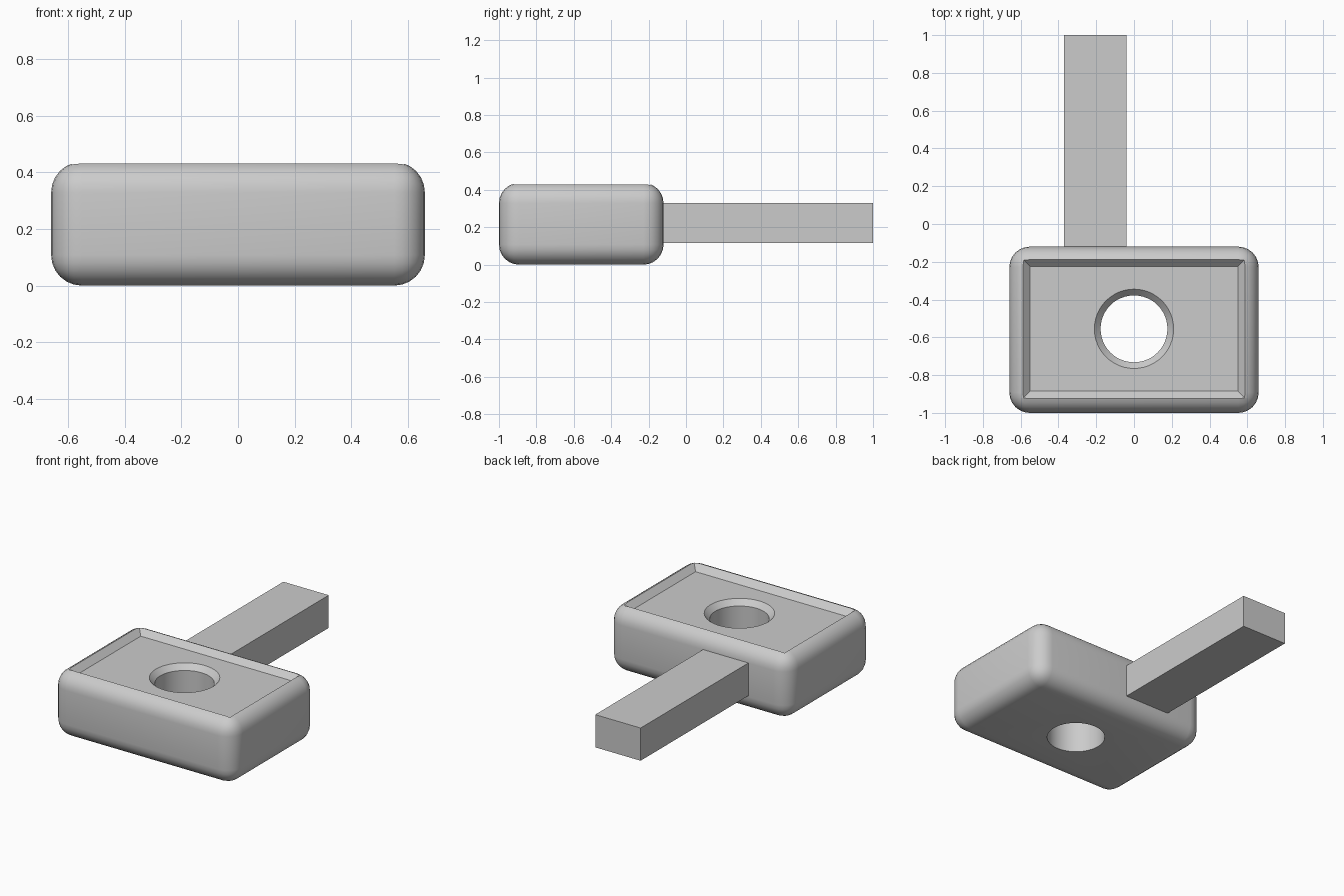
import bpy, bmesh, math

if "Cube" in bpy.data.objects:
    bpy.data.objects.remove(bpy.data.objects["Cube"])

grey = bpy.data.materials.new("plain_grey")
grey.diffuse_color = (0.6, 0.6, 0.6, 1)
grey.use_nodes = True
grey.node_tree.nodes["Principled BSDF"].inputs["Base Color"].default_value = grey.diffuse_color


def finish(name, bm):
    bmesh.ops.recalc_face_normals(bm, faces=bm.faces)
    mesh = bpy.data.meshes.new(name)
    bm.to_mesh(mesh)
    bm.free()
    mesh.materials.append(grey)
    obj = bpy.data.objects.new(name, mesh)
    bpy.context.collection.objects.link(obj)
    return obj


def stack(name, rings):
    """Closed solid through a stack of rings with equal point counts."""
    bm = bmesh.new()
    loops = [[bm.verts.new(p) for p in ring] for ring in rings]
    for a, b in zip(loops, loops[1:]):
        for i in range(len(a)):
            j = (i + 1) % len(a)
            bm.faces.new((a[i], a[j], b[j], b[i]))
    bm.faces.new(loops[0][::-1])
    bm.faces.new(loops[-1])
    return finish(name, bm)


def rect(x0, x1, y0, y1, z):
    return [(x0, y0, z), (x1, y0, z), (x1, y1, z), (x0, y1, z)]


def circle(r, z, n=48):
    return [(r * math.cos(math.tau * i / n), -0.555 + r * math.sin(math.tau * i / n), z)
            for i in range(n)]


def apply_modifier(obj, mod):
    bpy.context.view_layer.objects.active = obj
    bpy.ops.object.modifier_apply(modifier=mod.name)


# Rounded block
block = stack("block", [rect(-0.66, 0.66, -1.0, -0.12, z) for z in (0.0, 0.437)])
bevel = block.modifiers.new("rounding", 'BEVEL')
bevel.width, bevel.segments = 0.108, 6
apply_modifier(block, bevel)

# Sloped tray recess and countersunk through hole
floor = 0.392
tray = stack("tray_cutter", [rect(-0.55 - d, 0.55 + d, -0.885 - d, -0.225 + d, floor + d)
                             for d in (0.0, 0.08)])
hole = stack("hole_cutter", [circle(0.177, -0.1), circle(0.177, floor - 0.035),
                             circle(0.21, floor), circle(0.21, 0.6)])
for cutter in (tray, hole):
    cut = block.modifiers.new("cut", 'BOOLEAN')
    cut.operation, cut.solver, cut.object = 'DIFFERENCE', 'EXACT', cutter
    apply_modifier(block, cut)
    bpy.data.objects.remove(cutter)

# Soften the rounded edges, keep cut rims crisp
bpy.ops.object.select_all(action='DESELECT')
block.select_set(True)
bpy.context.view_layer.objects.active = block
bpy.ops.object.shade_smooth_by_angle(angle=math.radians(20))

# Square bar out of the back
stack("handle", [rect(-0.37, -0.04, -0.125, 1.0, z) for z in (0.115, 0.33)])
